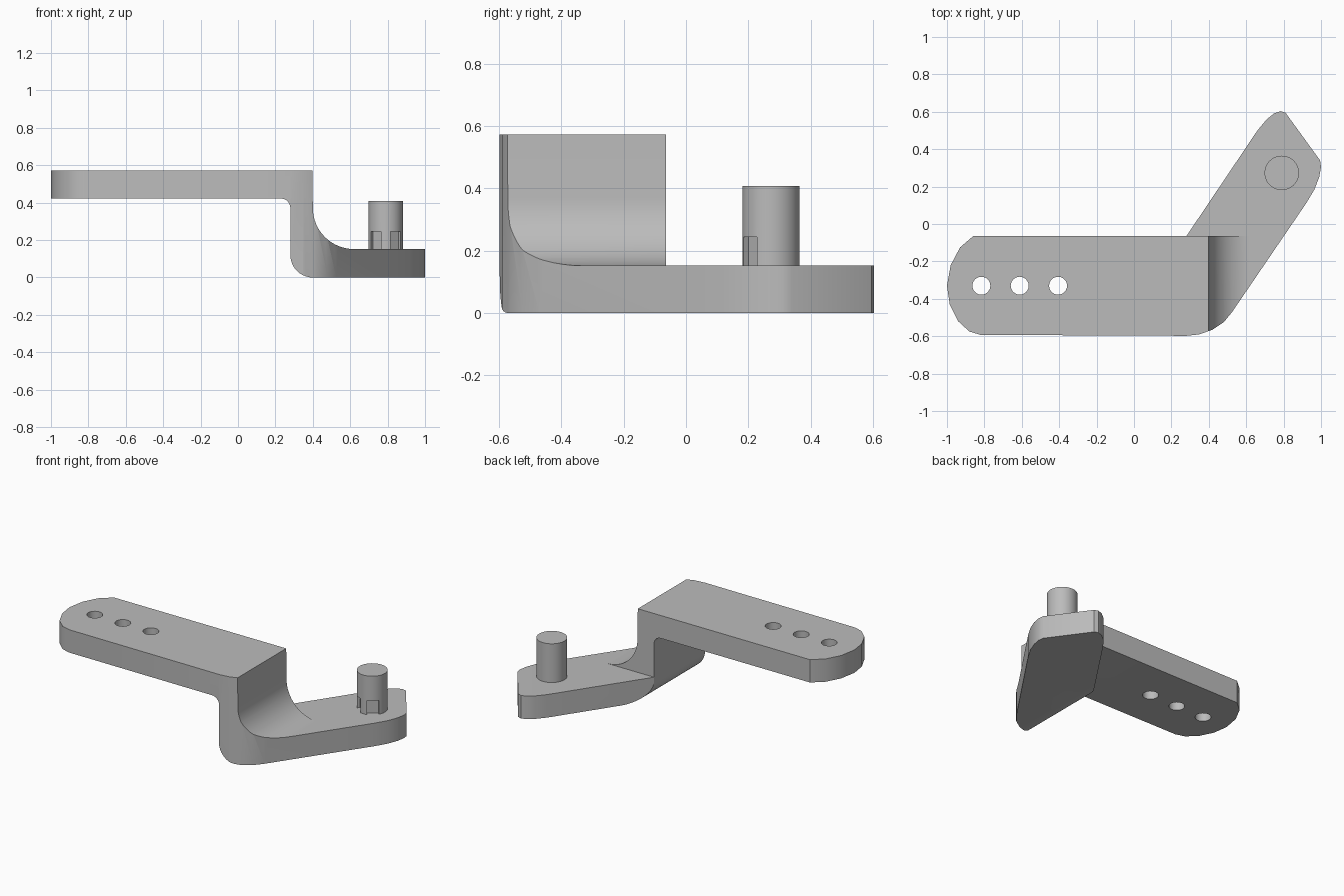
import bpy, bmesh, math
from mathutils import Vector

if "Cube" in bpy.data.objects:
    bpy.data.objects.remove(bpy.data.objects["Cube"])

metal = bpy.data.materials.new("grey metal")
metal.use_nodes = True
GREY = (0.5, 0.5, 0.5, 1)
metal.diffuse_color = GREY
metal.node_tree.nodes["Principled BSDF"].inputs["Base Color"].default_value = GREY


def prism(name, points, start, sweep):
    """Extrude a closed outline along a sweep vector."""
    bm = bmesh.new()
    face = bm.faces.new([bm.verts.new(p) for p in points])
    bmesh.ops.translate(bm, verts=bm.verts, vec=start)
    new = bmesh.ops.extrude_face_region(bm, geom=[face])["geom"]
    bmesh.ops.translate(bm, vec=sweep, verts=[v for v in new if isinstance(v, bmesh.types.BMVert)])
    bmesh.ops.recalc_face_normals(bm, faces=bm.faces)
    mesh = bpy.data.meshes.new(name)
    bm.to_mesh(mesh)
    bm.free()
    mesh.materials.append(metal)
    obj = bpy.data.objects.new(name, mesh)
    bpy.context.collection.objects.link(obj)
    return obj


def arc(cx, cy, r, a0, a1, n=10):
    angles = [math.radians(a0 + (a1 - a0) * i / n) for i in range(n + 1)]
    return [(cx + r * math.cos(a), cy + r * math.sin(a)) for a in angles]


def side_prism(name, pts, y0, y1):
    return prism(name, [(x, 0, z) for x, z in pts], (0, y0, 0), (0, y1 - y0, 0))


def top_prism(name, pts, z0, z1):
    return prism(name, [(x, y, 0) for x, y in pts], (0, 0, z0), (0, 0, z1 - z0))


def combine(obj, other, operation):
    mod = obj.modifiers.new(operation, "BOOLEAN")
    mod.operation, mod.object, mod.solver = operation, other, "EXACT"
    bpy.context.view_layer.objects.active = obj
    bpy.ops.object.modifier_apply(modifier=mod.name)
    bpy.data.objects.remove(other)


def smooth(obj):
    bpy.ops.object.select_all(action="DESELECT")
    obj.select_set(True)
    bpy.context.view_layer.objects.active = obj
    bpy.ops.object.shade_smooth_by_angle(angle=math.radians(30))


BACK = -0.065          # back edge of the upper plate
ARM_TOP = 0.152

# Stepped bracket: upper plate, upright and filleted foot
heel = arc(0.40, 0.12, 0.12, 180, 270)
step = [(-1.1, 0.573), (-1.1, 0.422)] + arc(0.23, 0.372, 0.05, 90, 0, 6) + heel
step += [(1.1, 0), (1.1, ARM_TOP)] + arc(0.62, 0.372, 0.22, 270, 180, 16) + [(0.398, 0.573)]
bracket = side_prism("stepped_bracket", step, -0.8, BACK)

# Angled arm behind the step
arm = side_prism("arm", heel + [(1.1, 0), (1.1, ARM_TOP), (0.28, ARM_TOP)], -0.2, 0.8)
combine(bracket, arm, "UNION")

# Plan outline with rounded ends
plan = [(-0.86, BACK), (-0.93, -0.125), (-0.98, -0.22), (-1, -0.33), (-0.985, -0.43),
        (-0.94, -0.52), (-0.88, -0.575), (-0.82, -0.593), (0.15, -0.597), (0.28, -0.598),
        (0.35, -0.59), (0.42, -0.565), (0.48, -0.525), (0.525, -0.47),
        (0.92, 0.11), (0.965, 0.185), (0.99, 0.25), (1, 0.305), (0.995, 0.34),
        (0.81, 0.595), (0.785, 0.603), (0.75, 0.592), (0.71, 0.56), (0.66, 0.5), (0.28, BACK)]
combine(bracket, top_prism("outline", plan, -0.1, 0.8), "INTERSECT")

# Row of mounting holes
for i in range(3):
    hole = arc(-0.816 + 0.205 * i, -0.33, 0.048, 0, 345, 23)
    combine(bracket, top_prism("hole_cutter", hole, 0.3, 0.7), "DIFFERENCE")
smooth(bracket)

# Pin with two notches at the front of its base
PX, PY, PR = 0.79, 0.273, 0.092
pin = top_prism("pin", arc(PX, PY, PR, 0, 352.5, 47), 0.14, 0.408)
for angle in (-52, -128):
    out = Vector((math.cos(math.radians(angle)), math.sin(math.radians(angle))))
    side = Vector((-out.y, out.x)) * 0.035
    c = Vector((PX, PY))
    corners = [c + out * d + side * s for d, s in ((0.065, -1), (0.15, -1), (0.15, 1), (0.065, 1))]
    combine(pin, top_prism("notch_cutter", corners, 0.1, 0.245), "DIFFERENCE")
smooth(pin)
